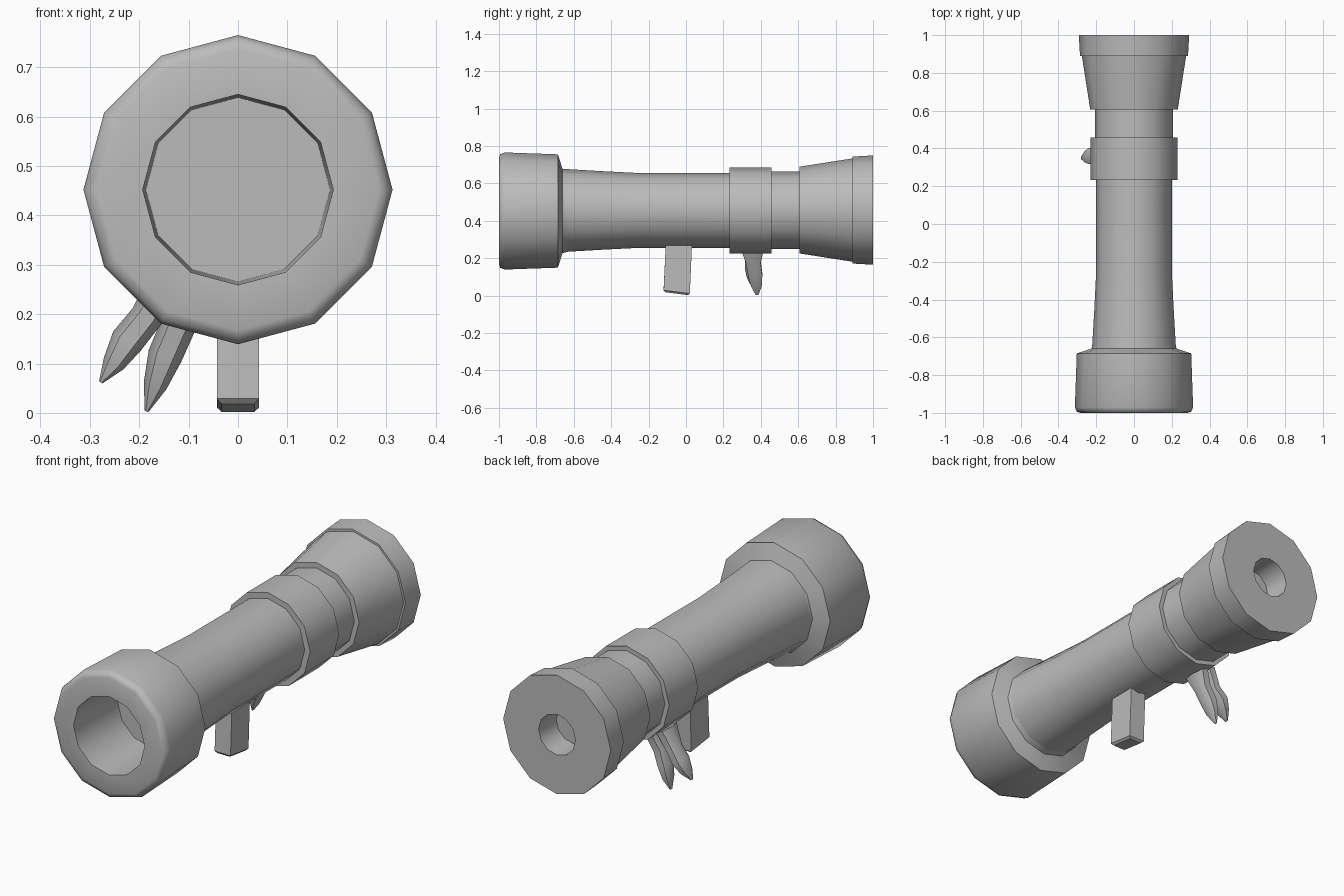
import bpy, bmesh
from math import sin, cos, pi, radians
from mathutils import Vector

cube = bpy.data.objects.get("Cube")
if cube:
    bpy.data.objects.remove(cube, do_unlink=True)

grey = bpy.data.materials.new("plain grey")
grey.use_nodes = True
colour = (0.5, 0.5, 0.5, 1)
grey.diffuse_color = colour
grey.node_tree.nodes["Principled BSDF"].inputs["Base Color"].default_value = colour


def skin(name, rings, angle=50):
    """Bridge equal rings of points, cap both ends and shade."""
    bm = bmesh.new()
    loops = [[bm.verts.new(p) for p in ring] for ring in rings]
    n = len(loops[0])
    for a, b in zip(loops, loops[1:]):
        for i in range(n):
            j = (i + 1) % n
            bm.faces.new((a[i], a[j], b[j], b[i]))
    bm.faces.new(loops[0])
    bm.faces.new(loops[-1])
    bmesh.ops.recalc_face_normals(bm, faces=bm.faces)
    mesh = bpy.data.meshes.new(name)
    bm.to_mesh(mesh)
    bm.free()
    obj = bpy.data.objects.new(name, mesh)
    bpy.context.collection.objects.link(obj)
    mesh.materials.append(grey)
    bpy.ops.object.select_all(action='DESELECT')
    obj.select_set(True)
    bpy.context.view_layer.objects.active = obj
    bpy.ops.object.shade_smooth_by_angle(angle=radians(angle))
    return obj


def lathe(name, profile, z=0.455, sides=12):
    """Turn (y, radius) pairs about the long axis."""
    skin(name, [[(r * cos(2 * pi * i / sides), y, z + r * sin(2 * pi * i / sides))
                 for i in range(sides)] for y, r in profile])


# Front cup with its deep bore
lathe("front_cup", [(-0.6, 0.185), (-1, 0.193), (-1, 0.285), (-0.993, 0.304),
                    (-0.97, 0.313), (-0.685, 0.303), (-0.66, 0.225),
                    (-0.58, 0.205)], 0.452)
# Waisted tube
lathe("main_tube", [(-0.67, 0.223), (-0.45, 0.21), (-0.25, 0.2), (0.25, 0.2)])
# Collar and neck
lathe("collar", [(0.232, 0.19), (0.232, 0.229), (0.458, 0.229), (0.458, 0.19)])
lathe("neck", [(0.44, 0.207), (0.62, 0.207)])
# Flared rear end with a small round recess
lathe("rear_flare", [(0.607, 0.18), (0.607, 0.232), (0.89, 0.276), (0.89, 0.286),
                     (1, 0.292), (1, 0.1), (0.87, 0.095)], 0.457)

# Slightly slanted grip peg
bm = bmesh.new()
bmesh.ops.create_cube(bm, size=1)
for v in bm.verts:
    low = v.co.z < 0
    v.co = Vector((v.co.x * 0.086, v.co.y * 0.14 - (0.05 if low else 0.038),
                   (0.01 - v.co.y * 0.018) if low else 0.275))
bottom = [e for e in bm.edges if all(v.co.z < 0.1 for v in e.verts)]
bmesh.ops.bevel(bm, geom=bottom, offset=0.01, segments=1, affect='EDGES')
mesh = bpy.data.meshes.new("grip_peg")
bm.to_mesh(mesh)
bm.free()
mesh.materials.append(grey)
peg = bpy.data.objects.new("grip_peg", mesh)
bpy.context.collection.objects.link(peg)


def leaf(name, sections):
    """Pointed leaf from (x, y, z, half width, half depth) sections."""
    path = [Vector(s[:3]) for s in sections]
    rings = []
    for k, (x, y, z, w, d) in enumerate(sections):
        run = path[min(k + 1, len(path) - 1)] - path[max(k - 1, 0)]
        side = Vector((-run.z, 0, run.x)).normalized()
        rings.append([path[k] + side * (w * cos(i * pi / 3))
                      + Vector((0, d * sin(i * pi / 3), 0)) for i in range(6)])
    skin(name, rings)


# Pair of pointed leaves under the collar
leaf("lower_leaf", [(-0.09, 0.355, 0.25, 0.035, 0.07),
                    (-0.12, 0.36, 0.18, 0.036, 0.045),
                    (-0.148, 0.37, 0.115, 0.035, 0.044),
                    (-0.168, 0.376, 0.055, 0.024, 0.034),
                    (-0.185, 0.38, 0.003, 0.004, 0.008)])
leaf("side_leaf", [(-0.14, 0.35, 0.28, 0.035, 0.065),
                   (-0.185, 0.355, 0.195, 0.033, 0.045),
                   (-0.225, 0.36, 0.145, 0.034, 0.05),
                   (-0.252, 0.356, 0.1, 0.023, 0.035),
                   (-0.278, 0.35, 0.062, 0.004, 0.008)])
